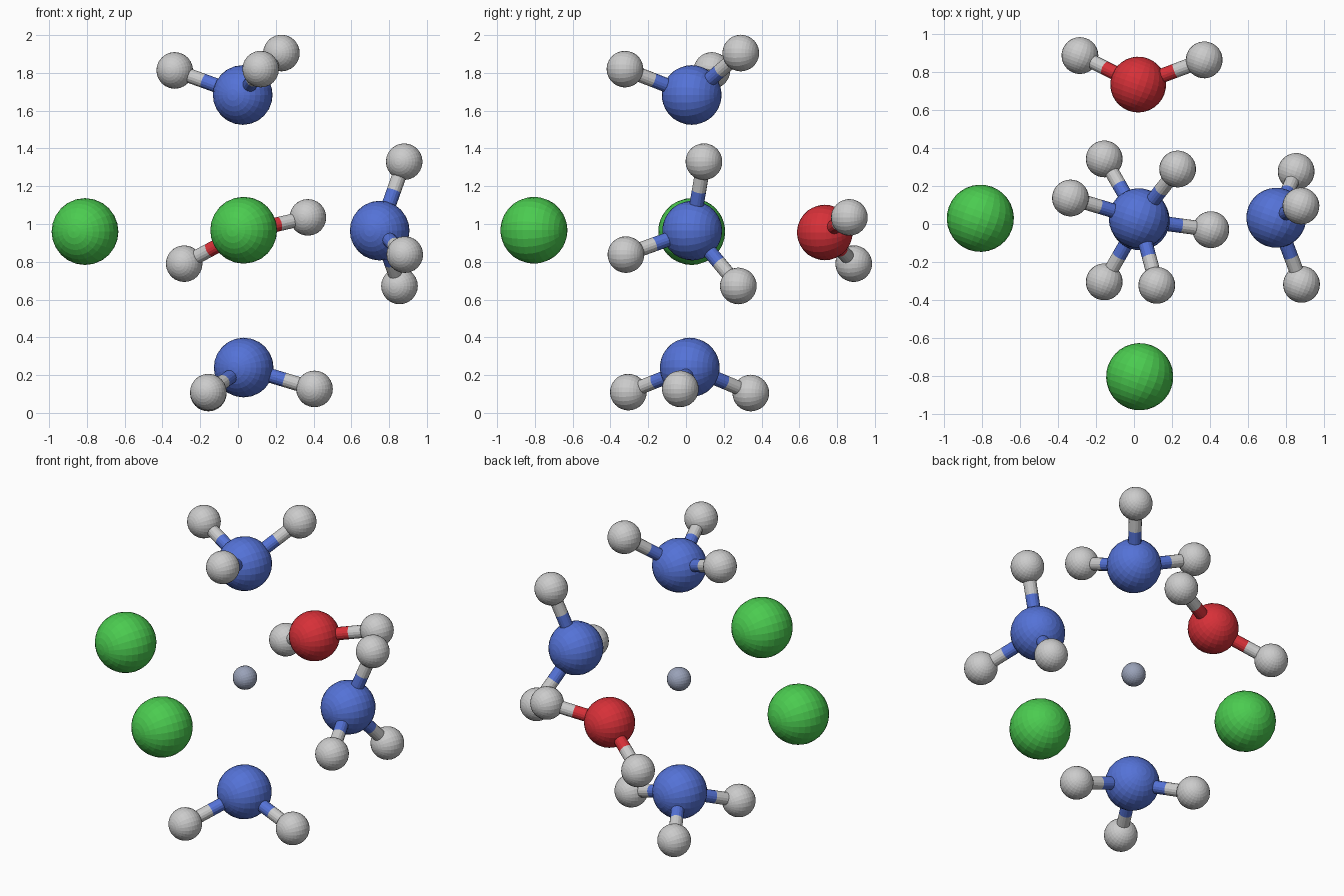
import bpy
from mathutils import Vector, Euler
from math import radians

if "Cube" in bpy.data.objects:
    bpy.data.objects.remove(bpy.data.objects["Cube"])

def material(name, rgb):
    m = bpy.data.materials.new(name)
    m.diffuse_color = (*rgb, 1)
    m.use_nodes = True
    m.node_tree.nodes["Principled BSDF"].inputs["Base Color"].default_value = m.diffuse_color
    return m

BLUE = material("blue", (0.09, 0.17, 0.68))
RED = material("red", (0.68, 0.03, 0.04))
GREEN = material("green", (0.07, 0.6, 0.08))
STEEL = material("steel", (0.32, 0.36, 0.48))
TILT = Euler((radians(-90), 0, radians(-20)))   # sphere poles lie roughly along y

def finish(name, mat):
    ob = bpy.context.object
    ob.name = name
    if mat:
        ob.data.materials.append(mat)
    return ob

def ball(name, pos, r, mat=None):
    bpy.ops.mesh.primitive_uv_sphere_add(segments=24, ring_count=16, radius=r,
                                         location=pos, rotation=TILT)
    return finish(name, mat)

def rod(name, a, b, mat=None):
    d = b - a
    bpy.ops.mesh.primitive_cylinder_add(vertices=16, radius=0.038, depth=d.length,
                                        location=(a + b) / 2)
    ob = finish(name, mat)
    ob.rotation_euler = d.to_track_quat('Z', 'Y').to_euler()

def group(name, pos, r, mat, hydrogens):
    # central atom, small grey atoms and two-tone bonds
    c = Vector(pos)
    ball(name + "_atom", c, r, mat)
    for i, h in enumerate(hydrogens, 1):
        h = Vector(h)
        split = c.lerp(h, (r + (h - c).length - 0.097) / 2 / (h - c).length)
        ball(f"{name}_hydrogen_{i}", h, 0.097)
        rod(f"{name}_bond_inner_{i}", c, split, mat)
        rod(f"{name}_bond_outer_{i}", split, h)

# centre metal atom and the two chlorides
ball("metal_centre", (0.028, 0.03, 0.96), 0.07, STEEL)
ball("chloride_left", (-0.81, 0.03, 0.96), 0.177, GREEN)
ball("chloride_front", (0.03, -0.805, 0.967), 0.177, GREEN)

# three ammonia groups
group("ammonia_top", (0.025, 0.03, 1.683), 0.158, BLUE,
      [(-0.335, 0.137, 1.813), (0.23, 0.29, 1.905), (0.12, -0.323, 1.82)])
group("ammonia_bottom", (0.03, 0.02, 0.24), 0.158, BLUE,
      [(0.405, -0.03, 0.127), (-0.157, 0.343, 0.105), (-0.157, -0.305, 0.11)])
group("ammonia_right", (0.75, 0.033, 0.965), 0.158, BLUE,
      [(0.88, 0.095, 1.33), (0.883, -0.318, 0.838), (0.855, 0.277, 0.672)])

# water group at the back
group("water_back", (0.022, 0.735, 0.955), 0.147, RED,
      [(-0.285, 0.888, 0.79), (0.37, 0.865, 1.035)])
